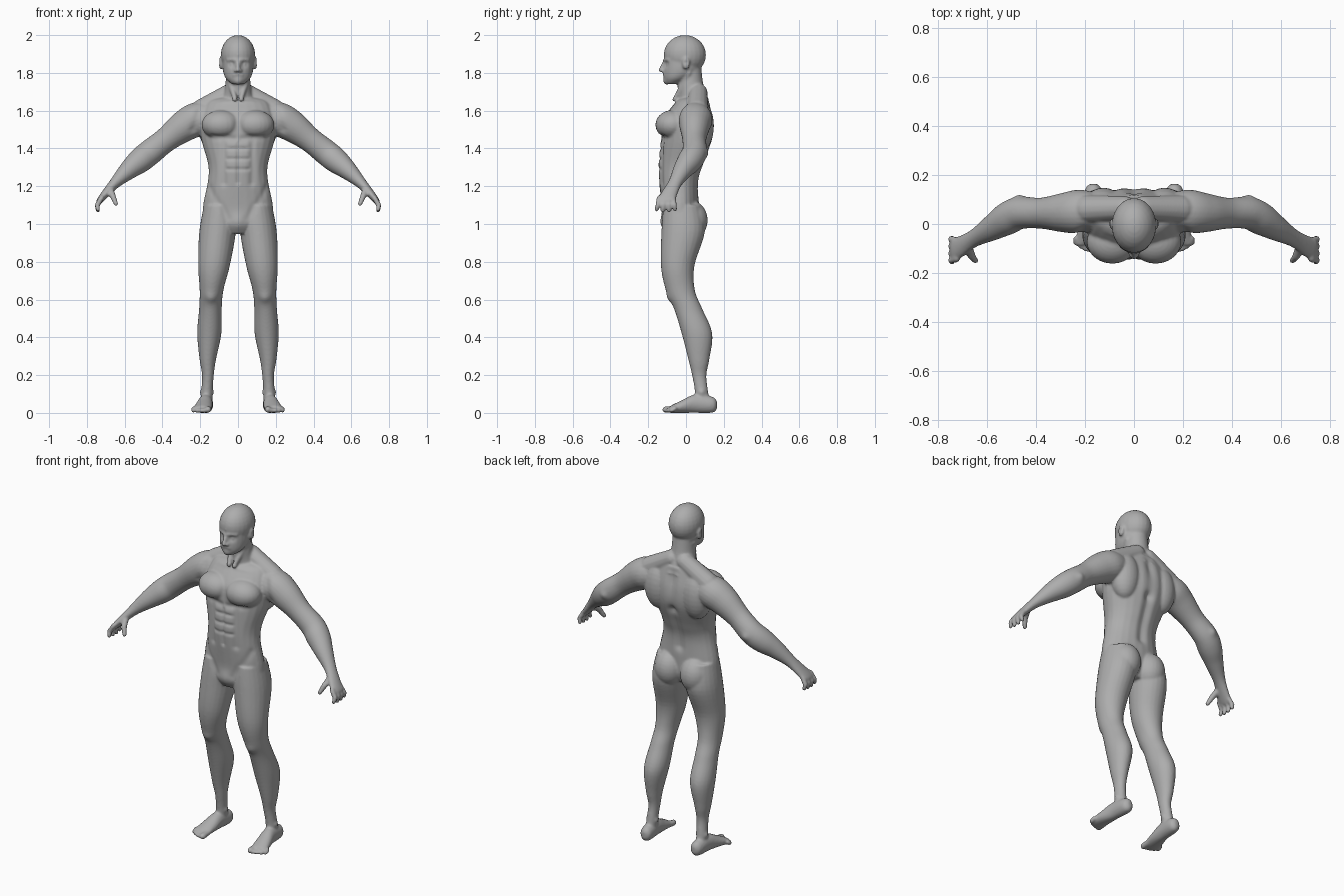
import bpy, bmesh, math
from mathutils import Vector

if "Cube" in bpy.data.objects:
    bpy.data.objects.remove(bpy.data.objects["Cube"])

bm = bmesh.new()
X, Y, Z = Vector((1, 0, 0)), Vector((0, 1, 0)), Vector((0, 0, 1))


def tube(rings, n=24):
    """Closed skin over rings given as centre, half-width vector, half-depth vector."""
    loops = []
    for c, u, v in rings:
        angles = [2 * math.pi * k / n for k in range(n)]
        loops.append([bm.verts.new(c + u * math.cos(a) + v * math.sin(a)) for a in angles])
    for a, b in zip(loops, loops[1:]):
        for k in range(n):
            bm.faces.new((a[k], a[(k + 1) % n], b[(k + 1) % n], b[k]))
    bm.faces.new(loops[0])
    bm.faces.new(loops[-1])


def spline(rows, steps=6):
    """Catmull-Rom through rows of any width."""
    out = []
    for i in range(len(rows) - 1):
        p0, p1, p2 = rows[max(i - 1, 0)], rows[i], rows[i + 1]
        p3 = rows[min(i + 2, len(rows) - 1)]
        for s in range(steps):
            t = s / steps
            out.append([0.5 * (2 * b + (c - a) * t + (2 * a - 5 * b + 4 * c - d) * t * t
                        + (3 * b - a - 3 * c + d) * t ** 3)
                        for a, b, c, d in zip(p0, p1, p2, p3)])
    return out + [list(rows[-1])]


def loft(*rows, across=None):
    """Rows are x, y, z, half width, half depth; rings follow the path unless a depth axis is given."""
    rows = spline(rows)
    pts = [Vector(r[:3]) for r in rows]
    rings = []
    for i, r in enumerate(rows):
        u, v = X, across
        if across is None:
            t = (pts[min(i + 1, len(pts) - 1)] - pts[max(i - 1, 0)]).normalized()
            u = (Y - t * t.y).normalized()
            v = t.cross(u)
        rings.append((pts[i], u * r[3], v * r[4]))
    tube(rings)


def column(*rows):
    """Upright loft on the centre line: y, z, half width, half depth."""
    loft(*((0, *r) for r in rows), across=Y)


def ball(c, r):
    turns = [math.pi * (k + .3) / 14.6 for k in range(15)]
    tube([(Vector(c) - Z * r[2] * math.cos(a), X * r[0] * math.sin(a), Y * r[1] * math.sin(a))
          for a in turns])


def strand(p, q, r, s):
    """Rounded tapering strand."""
    p, q = Vector(p), Vector(q)
    d = (q - p).normalized()
    u = d.orthogonal().normalized()
    v = d.cross(u)
    turns = [math.pi / 2 * k / 5 for k in range(6)]
    rings = [(p - d * r * math.cos(a), r * math.sin(a)) for a in turns[1:]]
    rings += [(q + d * s * math.sin(a), s * math.cos(a)) for a in turns[:-1]]
    tube([(c, u * w, v * w) for c, w in rings], 14)


# skull, jaw, nose, ear
ball((0, -.006, 1.895), (.091, .112, .105))
column((-.02, 1.90, .08, .095), (-.022, 1.82, .081, .097), (-.047, 1.772, .066, .07),
       (-.073, 1.742, .034, .035))
strand((0, -.114, 1.856), (0, -.134, 1.815), .010, .012)
ball((.013, -.122, 1.811), (.010, .012, .009))
ball((.091, 0, 1.852), (.011, .020, .034))
# neck, its front tendon and the shoulder slope
column((.05, 1.63, .10, .085), (.033, 1.69, .076, .073), (.022, 1.75, .066, .068),
       (.02, 1.84, .06, .06))
strand((.016, -.055, 1.665), (.058, .015, 1.80), .013, .016)
strand((.04, .065, 1.695), (.19, .06, 1.605), .05, .058)
# trunk
column((.05, 1.67, .10, .07), (.035, 1.645, .165, .09), (.012, 1.55, .20, .135),
       (.004, 1.45, .195, .139), (-.025, 1.32, .159, .122), (-.037, 1.23, .159, .106),
       (-.03, 1.09, .186, .098), (-.03, 1.01, .174, .094), (-.03, .95, .09, .07))
# chest, back and seat muscles
ball((.088, -.072, 1.525), (.105, .090, .078))
ball((.125, .07, 1.52), (.085, .078, .14))
ball((.085, .025, 1.02), (.086, .090, .105))
# leg
loft((.095, -.02, 1.10, .085, .10), (.108, -.015, .96, .097, .115), (.127, -.044, .78, .084, .089),
     (.140, -.030, .65, .063, .077), (.146, .012, .55, .060, .075), (.152, .058, .42, .064, .081),
     (.160, .068, .28, .043, .055), (.159, .070, .20, .031, .038), (.164, .081, .12, .030, .035),
     (.167, .088, .04, .03, .04), across=Y)
# foot and toes
loft((.165, .164, .042, .012, .02), (.166, .14, .043, .034, .042), (.172, .05, .049, .038, .049),
     (.182, -.02, .034, .046, .034), (.192, -.085, .018, .050, .018), across=Z)
for i in range(5):
    x, r = .158 + .0195 * i, .017 if i == 0 else .012
    strand((x, -.06, .022), (x, -.108 + .002 * i * i, r), r, r)
# arm and palm
loft((.15, .05, 1.565, .075, .078), (.22, .05, 1.553, .090, .090), (.29, .046, 1.515, .080, .083),
     (.38, .044, 1.447, .063, .066), (.465, .045, 1.38, .066, .068), (.52, .02, 1.335, .066, .066),
     (.58, -.017, 1.285, .052, .051), (.655, -.06, 1.213, .036, .029),
     (.727, -.103, 1.13, .046, .018), (.735, -.106, 1.115, .038, .012))
# fingers and thumb
for i in range(4):
    a, b = -.067 - .025 * i, -.057 - .033 * i
    mid = (.746, (a + b) / 2, 1.10)
    strand((.722, a, 1.138), mid, .014, .013)
    strand(mid, (.742, b, 1.07 + .003 * (i - 1.5) ** 2), .013, .011)
strand((.678, -.088, 1.185), (.662, -.13, 1.145), .019, .016)
strand((.662, -.13, 1.145), (.646, -.15, 1.107), .016, .012)

# fuse the volumes into one skin
bmesh.ops.recalc_face_normals(bm, faces=bm.faces[:])
mesh = bpy.data.meshes.new("skin")
bm.to_mesh(mesh)
bm.free()
raw = bpy.data.objects.new("skin", mesh)
bpy.context.collection.objects.link(raw)
rem = raw.modifiers.new("fuse", 'REMESH')
rem.mode, rem.voxel_size = 'VOXEL', .0065
smo = raw.modifiers.new("soften", 'SMOOTH')
smo.factor, smo.iterations = .5, 5
skin = bmesh.new()
skin.from_object(raw, bpy.context.evaluated_depsgraph_get())
bpy.data.objects.remove(raw)


def cut(b, co, no):
    """Keep only the side the normal points to."""
    bmesh.ops.bisect_plane(b, geom=b.verts[:] + b.edges[:] + b.faces[:], dist=1e-6,
                           plane_co=co, plane_no=no, clear_inner=True)


cut(skin, (0, 0, 0), X)
skin.normal_update()
bands = {}
for v in skin.verts:
    bands.setdefault(int(v.co.z * 50), []).append(v)


def stroke(rad, amount, p, q=None):
    """Raise (+) or carve (-) the skin along a line."""
    p = Vector(p)
    d = Vector(q) - p if q else Vector()
    lo, hi = min(p.z, p.z + d.z) - 2 * rad, max(p.z, p.z + d.z) + 2 * rad
    for band in range(int(lo * 50), int(hi * 50) + 1):
        for v in bands.get(band, ()):
            t = max(0, min(1, (v.co - p).dot(d) / max(d.length_squared, 1e-9)))
            gap = (v.co - p - d * t).length_squared / rad ** 2
            if gap < 5:
                v.co += v.normal * amount * math.exp(-gap)


# face
stroke(.017, -.011, (.034, -.105, 1.846))
stroke(.008, .006, (.034, -.100, 1.845))
stroke(.010, .005, (.012, -.118, 1.868), (.055, -.095, 1.868))
stroke(.009, .006, (0, -.115, 1.793), (.02, -.108, 1.79))
stroke(.005, -.005, (0, -.118, 1.791), (.024, -.108, 1.789))
stroke(.018, .007, (0, -.108, 1.757))
stroke(.010, -.006, (.10, 0, 1.855))
# breastbone, chest edge, collarbone
stroke(.016, -.010, (0, -.14, 1.62), (0, -.15, 1.46))
stroke(.016, -.009, (.02, -.14, 1.452), (.13, -.12, 1.458))
stroke(.012, .008, (.02, -.065, 1.655), (.17, -.04, 1.652))
# belly lines and rows
stroke(.011, -.008, (0, -.145, 1.43), (0, -.145, 1.22))
stroke(.018, -.008, (.08, -.135, 1.43), (.075, -.125, 1.22))
for i in range(3):
    stroke(.010, -.006, (0, -.14, 1.40 - .055 * i), (.06, -.14, 1.40 - .055 * i))
# groin, spine, shoulder edge
stroke(.02, -.005, (.15, -.085, 1.19), (.05, -.12, 1.03))
stroke(.045, .012, (0, -.12, 1.0))
stroke(.026, -.013, (0, .145, 1.64), (0, .12, 1.42))
stroke(.026, -.013, (0, .12, 1.42), (0, .065, 1.18))
stroke(.022, -.008, (.20, -.03, 1.62), (.235, -.03, 1.50))
# elbow, knee, ankles
stroke(.022, .008, (.468, .105, 1.375))
stroke(.028, .008, (.143, -.09, .61))
for x in (.133, .195):
    stroke(.015, .007, (x, .083, .11))
# flat soles and a straight centre line
for v in skin.verts:
    v.co.z = max(v.co.z, 0)
    if v.co.x < 1e-3:
        v.co.x = 0

grey = bpy.data.materials.new("plain grey")
grey.diffuse_color = (.42, .42, .42, 1)
grey.use_nodes = True
grey.node_tree.nodes["Principled BSDF"].inputs["Base Color"].default_value = grey.diffuse_color

# separate parts along the seams: point, normal
neck = ((0, 0, 1.738), Vector((0, -.12, 1)))
waist = ((0, 0, 1.195), Vector((0, .17, 1)))
shoulder = ((.2, 0, 1.65), Vector((.17, 0, .05)))
parts = {"head": [(neck, 1)], "torso": [(neck, -1), (waist, 1), (shoulder, -1)],
         "arms": [(shoulder, 1)], "lower_body": [(waist, -1), (shoulder, -1)]}
for name, planes in parts.items():
    b = skin.copy()
    for (co, no), side in planes:
        cut(b, co, no * side)
    me = bpy.data.meshes.new(name)
    b.to_mesh(me)
    b.free()
    me.shade_smooth()
    me.materials.append(grey)
    ob = bpy.data.objects.new(name, me)
    bpy.context.collection.objects.link(ob)
    mir = ob.modifiers.new("mirror", 'MIRROR')
    mir.merge_threshold = .0005
skin.free()
